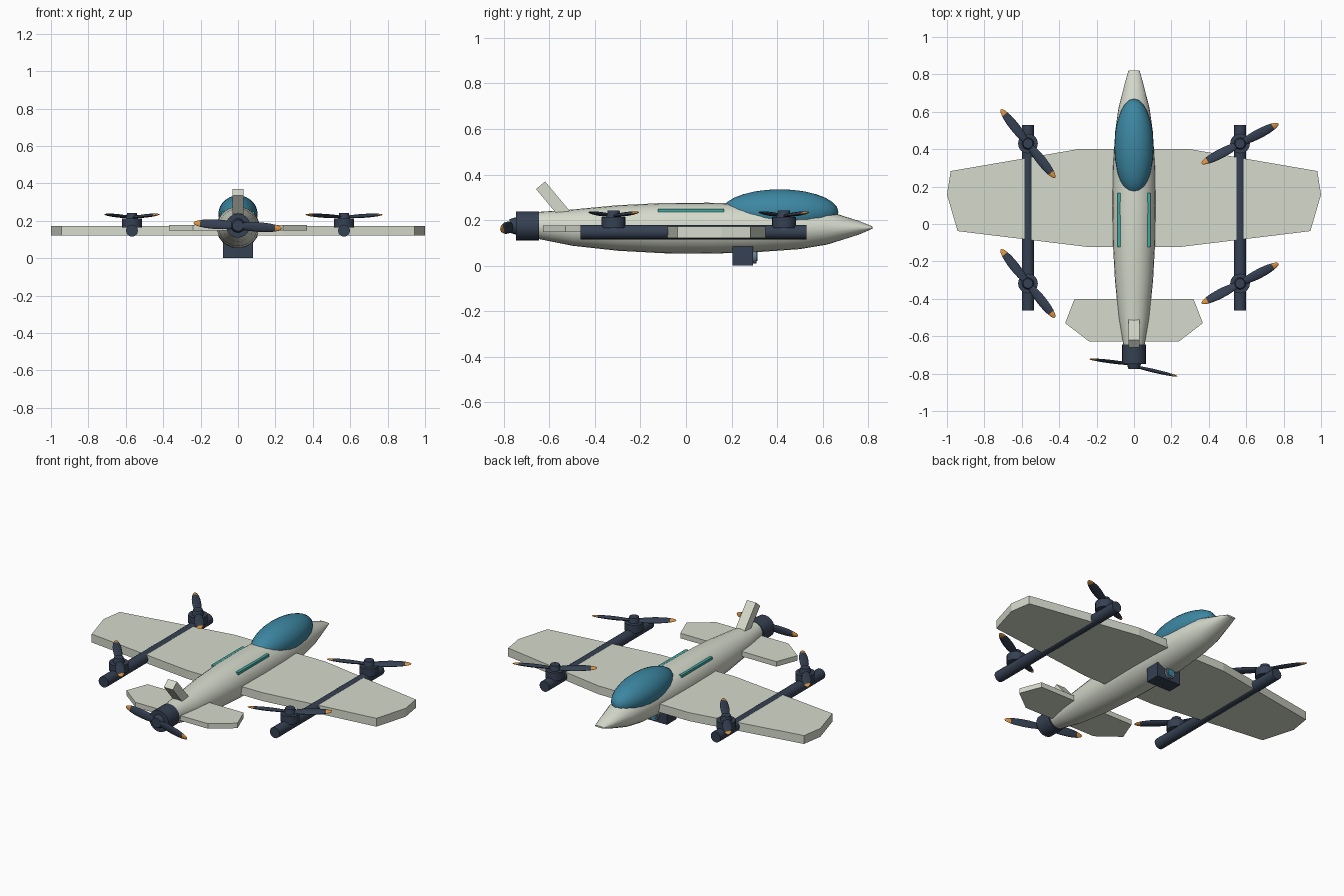
import bpy, bmesh, math
from mathutils import Vector, Matrix

if "Cube" in bpy.data.objects:
    bpy.data.objects.remove(bpy.data.objects["Cube"])


def mat(name, c):
    m = bpy.data.materials.new(name)
    m.diffuse_color = (*c, 1)
    m.use_nodes = True
    m.node_tree.nodes["Principled BSDF"].inputs["Base Color"].default_value = m.diffuse_color
    return m


PALE = mat("pale_grey_green", (0.67, 0.70, 0.60))
DARK = mat("dark_slate", (0.036, 0.052, 0.085))
GLASS = mat("blue_glass", (0.045, 0.24, 0.36))
TEAL = mat("teal", (0.05, 0.40, 0.36))
ORANGE = mat("orange", (0.75, 0.30, 0.05))
GREY = mat("lens_grey", (0.16, 0.20, 0.27))


def finish(bm, name, mats, smooth=True):
    bmesh.ops.recalc_face_normals(bm, faces=bm.faces[:])
    me = bpy.data.meshes.new(name)
    bm.to_mesh(me)
    bm.free()
    ob = bpy.data.objects.new(name, me)
    bpy.context.collection.objects.link(ob)
    for m in mats:
        me.materials.append(m)
    if smooth:
        bpy.ops.object.select_all(action='DESELECT')
        ob.select_set(True)
        bpy.context.view_layer.objects.active = ob
        bpy.ops.object.shade_smooth_by_angle(angle=math.radians(35))
    return ob


def cylinder(name, a, b, r, m, n=16, r2=None):
    a, b = Vector(a), Vector(b)
    d = b - a
    bm = bmesh.new()
    M = Matrix.Translation((a + b) / 2) @ d.to_track_quat('Z', 'Y').to_matrix().to_4x4()
    bmesh.ops.create_cone(bm, cap_ends=True, segments=n, radius1=r,
                          radius2=r if r2 is None else r2, depth=d.length, matrix=M)
    return finish(bm, name, [m])


def box(name, c, size, m, rot=Matrix.Identity(4)):
    bm = bmesh.new()
    bmesh.ops.create_cube(bm, size=1, matrix=Matrix.Translation(c) @ rot @ Matrix.Diagonal((*size, 1)))
    return finish(bm, name, [m], False)


def slab(name, half, z0, z1):
    # right half outline mirrored to the left, extruded upward
    pts = half + [(-x, y) for x, y in reversed(half)]
    bm = bmesh.new()
    f = bm.faces.new([bm.verts.new((x, y, z0)) for x, y in pts])
    ex = bmesh.ops.extrude_face_region(bm, geom=[f])
    bmesh.ops.translate(bm, vec=(0, 0, z1 - z0),
                        verts=[v for v in ex['geom'] if isinstance(v, bmesh.types.BMVert)])
    return finish(bm, name, [PALE], False)


def blade(name, root, tip, wide, pitch):
    # flattened ellipsoid from root to tip, with an orange end
    root, tip = Vector(root), Vector(tip)
    d = (tip - root).normalized()
    w = d.cross(Vector(wide)).cross(d).normalized()
    w = Matrix.Rotation(pitch, 3, d) @ w
    t = d.cross(w)
    R = Matrix((w, t, d)).transposed().to_4x4()
    M = Matrix.Translation((root + tip) / 2) @ R @ Matrix.Diagonal((0.026, 0.009, (tip - root).length / 2, 1))
    bm = bmesh.new()
    bmesh.ops.create_uvsphere(bm, u_segments=12, v_segments=12, radius=1)
    for f in bm.faces:
        f.material_index = 1 if f.calc_center_median().z > 0.72 else 0
    bmesh.ops.transform(bm, matrix=M, verts=bm.verts[:])
    finish(bm, name, [DARK, ORANGE])


# fuselage: lofted ellipses (y, half width, top z, bottom z)
rings = [(-0.655, .055, .235, .118), (-0.5, .082, .246, .087), (-0.3, .102, .265, .065),
         (-0.1, .113, .275, .054), (0.1, .116, .276, .052), (0.3, .113, .27, .058),
         (0.5, .1, .258, .072), (0.62, .083, .24, .092), (0.76, .047, .196, .136),
         (0.82, .03, .172, .162)]
bm = bmesh.new()
N = 24
loops = []
for y, rx, zt, zb in rings:
    loops.append([bm.verts.new((rx * math.cos(2 * math.pi * i / N), y,
                                (zt + zb) / 2 + (zt - zb) / 2 * math.sin(2 * math.pi * i / N)))
                  for i in range(N)])
for A, B in zip(loops, loops[1:]):
    for i in range(N):
        j = (i + 1) % N
        bm.faces.new((A[i], A[j], B[j], B[i]))
bm.faces.new(loops[0])
bm.faces.new(loops[-1])
finish(bm, "fuselage", [PALE])

# canopy
bm = bmesh.new()
bmesh.ops.create_uvsphere(bm, u_segments=24, v_segments=14, radius=1,
                          matrix=Matrix.Translation((0, 0.412, 0.235)) @ Matrix.Diagonal((0.105, 0.258, 0.1, 1)))
finish(bm, "canopy", [GLASS])

# wing, tailplane and leaning fin
slab("wing", [(0.245, -0.123), (0.943, -0.038), (1.0, 0.157), (0.98, 0.283), (0.3, 0.4)], 0.122, 0.172)
slab("tailplane", [(0.24, -0.628), (0.368, -0.53), (0.318, -0.4)], 0.147, 0.177)
box("fin", (0, -0.575, 0.276), (0.06, 0.052, 0.2), PALE, Matrix.Rotation(math.radians(40), 4, 'X'))

# side strips on the back of the fuselage
for s, side in ((-1, "left"), (1, "right")):
    box(side + "_strip", (s * 0.08, 0.022, 0.242), (0.018, 0.29, 0.014), TEAL)

# booms with lift rotors
for s, side in ((-1, "left"), (1, "right")):
    x = s * 0.567
    cylinder(side + "_boom", (x, -0.463, 0.147), (x, 0.53, 0.147), 0.032, DARK)
    dx, dy = (-0.145, 0.183) if s < 0 else (0.206, 0.107)
    for y, end in ((-0.318, "tail"), (0.43, "nose")):
        n = f"{side}_{end}_rotor"
        cylinder(n + "_motor", (x, y, 0.165), (x, y, 0.213), 0.053, DARK)
        cylinder(n + "_hub", (x, y, 0.213), (x, y, 0.242), 0.032, DARK, r2=0.026)
        for k in (-1, 1):
            blade(f"{n}_blade_{'a' if k < 0 else 'b'}", (x, y, 0.219),
                  (x + k * dx, y + k * dy, 0.233), (-dy * k, dx * k, 0), 0.2)

# pusher motor and propeller
PZ = 0.174
cylinder("pusher_motor", (0, -0.645, PZ), (0, -0.748, PZ), 0.064, DARK, 20)
cylinder("pusher_hub", (0, -0.748, PZ), (0, -0.775, PZ), 0.038, DARK, r2=0.03)
blade("pusher_blade_left", (0.01, -0.752, PZ), (-0.238, -0.722, 0.188), (0, 0, 1), 0.15)
blade("pusher_blade_right", (-0.01, -0.758, PZ), (0.235, -0.815, 0.158), (0, 0, 1), 0.15)

# belly camera
box("camera_box", (0, 0.25, 0.042), (0.16, 0.09, 0.084), DARK)
cylinder("lens_ring", (0, 0.29, 0.04), (0, 0.31, 0.04), 0.03, GREY)
cylinder("lens_glass", (0, 0.3, 0.04), (0, 0.314, 0.04), 0.021, GLASS)
